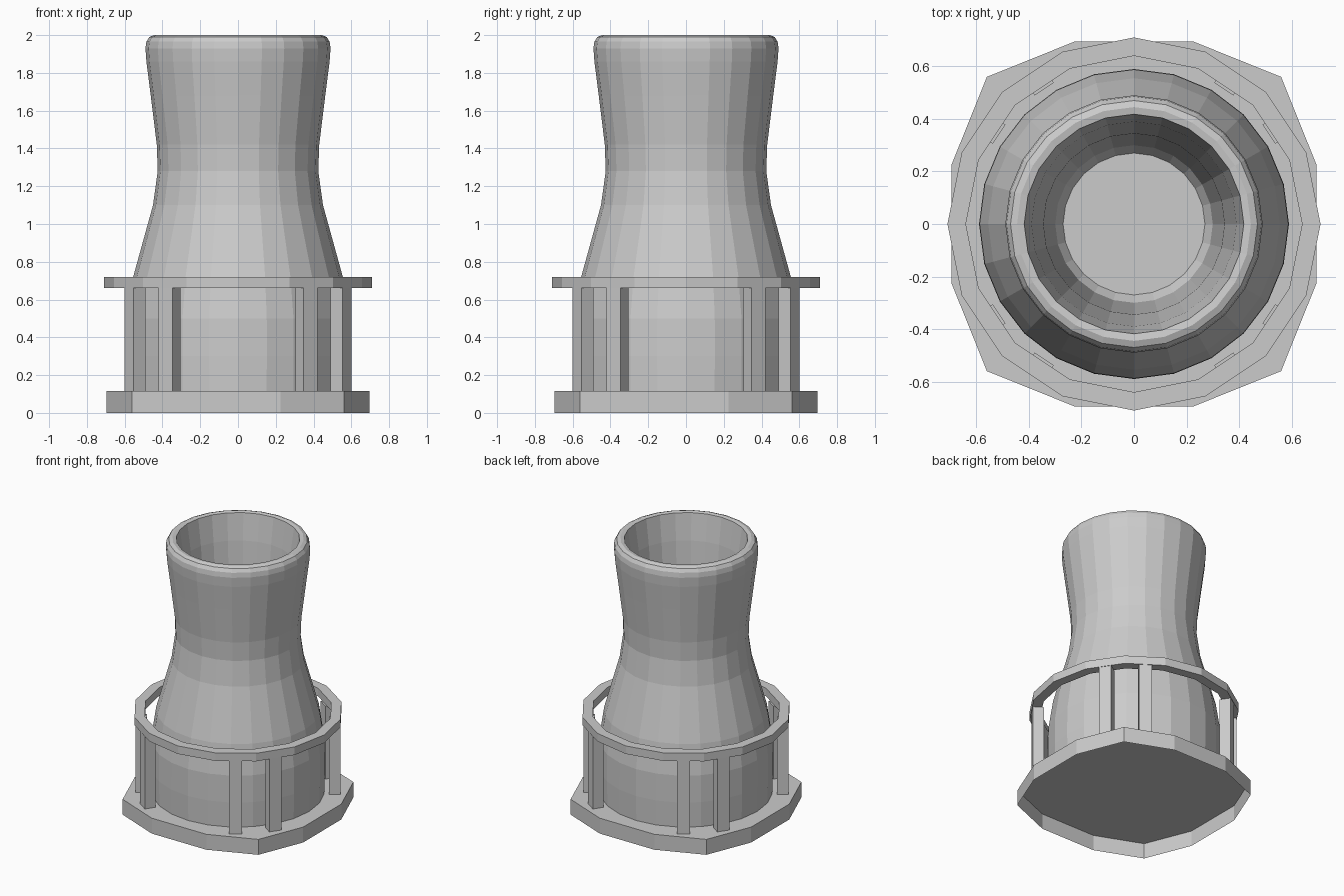
import bpy, bmesh, math
from mathutils import Matrix

if "Cube" in bpy.data.objects:
    bpy.data.objects.remove(bpy.data.objects["Cube"])


def finish(bm, name):
    bmesh.ops.recalc_face_normals(bm, faces=bm.faces)
    mesh = bpy.data.meshes.new(name)
    bm.to_mesh(mesh)
    bm.free()
    obj = bpy.data.objects.new(name, mesh)
    bpy.context.collection.objects.link(obj)
    return obj


def lathe(name, profile, sides, closed=False, caps=False):
    """Revolve (radius, z) points around the z axis."""
    bm = bmesh.new()
    rings = []
    for r, z in profile:
        rings.append([bm.verts.new((r * math.cos(2 * math.pi * i / sides),
                                    r * math.sin(2 * math.pi * i / sides), z))
                      for i in range(sides)])
    pairs = list(zip(rings, rings[1:]))
    if closed:
        pairs.append((rings[-1], rings[0]))
    for a, b in pairs:
        for i in range(sides):
            j = (i + 1) % sides
            bm.faces.new((a[i], a[j], b[j], b[i]))
    if caps:
        bm.faces.new(rings[0])
        bm.faces.new(rings[-1])
    return finish(bm, name)


# Hollow waisted vessel: outside up, over the rolled lip, down to the inner floor
lathe("vessel", [
    (0.585, 0.115), (0.59, 0.30), (0.588, 0.50), (0.555, 0.72), (0.45, 1.10),
    (0.425, 1.28), (0.43, 1.42), (0.462, 1.68), (0.485, 1.86), (0.49, 1.93),
    (0.485, 1.965), (0.47, 1.99), (0.445, 2.0), (0.418, 1.995),
    (0.39, 1.80), (0.345, 1.28), (0.30, 0.25), (0.27, 0.20)], 24, caps=True)

# Upper guard ring
lathe("guard_ring", [(0.71, 0.66), (0.71, 0.72), (0.64, 0.72), (0.64, 0.66)],
      16, closed=True)

# Base plate: twelve-sided with pulled-out diagonal corners, open underneath
bm = bmesh.new()
outline = []
for q in range(4):
    turn = Matrix.Rotation(q * math.pi / 2, 3, 'Z')
    for p in ((0.695, 0.225, 0), (0.56, 0.56, 0), (0.225, 0.695, 0)):
        outline.append(bm.verts.new(turn @ bm.verts.new(p).co))
bmesh.ops.delete(bm, geom=[v for v in bm.verts if v not in set(outline)],
                 context='VERTS')
outline = [v for v in outline if v.is_valid]
top = [bm.verts.new((v.co.x, v.co.y, 0.115)) for v in outline]
for i in range(12):
    j = (i + 1) % 12
    bm.faces.new((outline[i], outline[j], top[j], top[i]))
bm.faces.new(top)
finish(bm, "base_plate")

# Paired posts on each diagonal, turned to face outward
for q in range(4):
    for side, off in (("a", -11.4), ("b", 11.4)):
        bm = bmesh.new()
        ang = math.radians(45 + 90 * q + off)
        bmesh.ops.create_cube(bm, size=1, matrix=(
            Matrix.Rotation(ang, 4, 'Z')
            @ Matrix.Translation((0.655, 0, 0.3875))
            @ Matrix.Diagonal((0.076, 0.087, 0.545, 1))))
        finish(bm, f"post_{q + 1}{side}")
